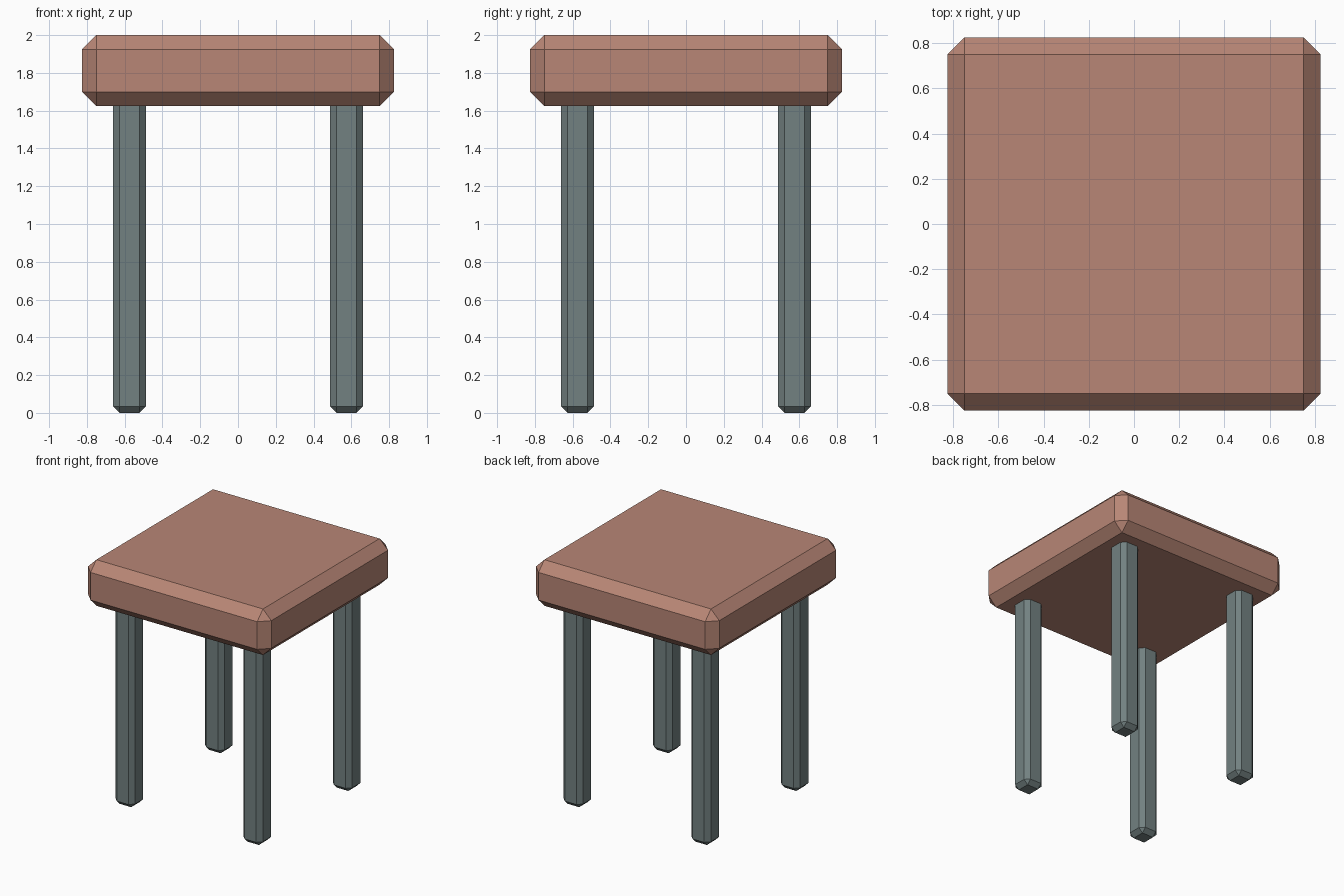
import bpy

if "Cube" in bpy.data.objects:
    bpy.data.objects.remove(bpy.data.objects["Cube"])


def material(name, color):
    mat = bpy.data.materials.new(name)
    mat.diffuse_color = (*color, 1)
    mat.use_nodes = True
    mat.node_tree.nodes["Principled BSDF"].inputs["Base Color"].default_value = mat.diffuse_color
    return mat


def chamfered_box(name, center, size, chamfer, mat):
    bpy.ops.mesh.primitive_cube_add(size=1, location=center)
    obj = bpy.context.object
    obj.name = name
    obj.scale = size
    bpy.ops.object.transform_apply(location=False, rotation=False, scale=True)
    bevel = obj.modifiers.new("Chamfer", 'BEVEL')
    bevel.width = chamfer
    bevel.segments = 1
    obj.data.materials.append(mat)
    return obj


seat_mat = material("seat_brown", (0.48, 0.24, 0.18))
leg_mat = material("leg_grey_green", (0.17, 0.22, 0.22))

# Thick square seat
chamfered_box("seat", (0, 0, 1.8125), (1.65, 1.65, 0.375), 0.075, seat_mat)

# Four legs, tops set slightly into the seat
LEG_TOP = 1.69
for y, depth in ((-0.575, "front"), (0.575, "back")):
    for x, side in ((-0.575, "left"), (0.575, "right")):
        chamfered_box(f"{depth}_{side}_leg", (x, y, LEG_TOP / 2),
                      (0.175, 0.175, LEG_TOP), 0.035, leg_mat)
